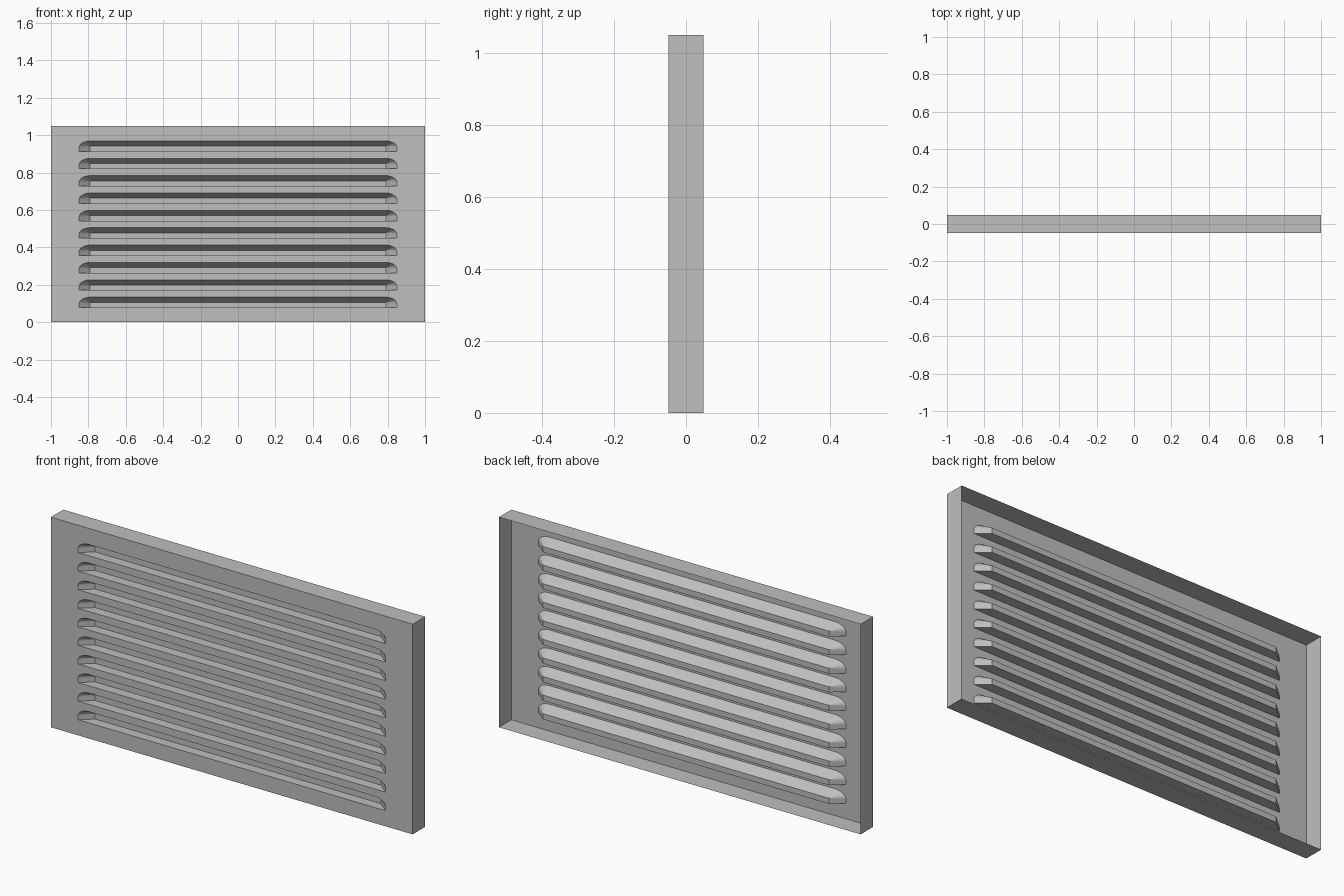
import bpy, bmesh, math
from mathutils import Vector

if "Cube" in bpy.data.objects:
    bpy.data.objects.remove(bpy.data.objects["Cube"], do_unlink=True)

W, H, D = 1.0, 1.05, 0.049          # half width, height, half depth
COUNT, FIRST, PITCH = 10, 0.078, 0.0928
END, BACK_END = 0.85, 0.79          # louver half lengths at mouth and at back
RISE, LIP, DEPTH = 0.056, 0.028, 0.05

metal = bpy.data.materials.new("grey metal")
metal.use_nodes = True
grey = (0.52, 0.52, 0.52, 1)
metal.diffuse_color = grey
metal.node_tree.nodes["Principled BSDF"].inputs["Base Color"].default_value = grey


def build(name, polygons, first_normal):
    """Sheet object from point loops; the first face sets the outward side."""
    bm = bmesh.new()
    for loop in polygons:
        bm.faces.new([bm.verts.new(p) for p in loop])
    bmesh.ops.remove_doubles(bm, verts=bm.verts, dist=0.0002)
    bmesh.ops.recalc_face_normals(bm, faces=bm.faces)
    bm.faces.ensure_lookup_table()
    bm.normal_update()
    if bm.faces[0].normal.dot(Vector(first_normal)) < 0:
        bmesh.ops.reverse_faces(bm, faces=bm.faces)
    mesh = bpy.data.meshes.new(name)
    bm.to_mesh(mesh)
    bm.free()
    mesh.materials.append(metal)
    obj = bpy.data.objects.new(name, mesh)
    bpy.context.collection.objects.link(obj)
    return obj


def end_outline(side, z):
    """Mouth edge at one end: bottom corner, short rise, rounded shoulder."""
    pts = [(side * END, -D, z)]
    for i in range(7):
        a = i / 6 * math.pi / 2
        x = BACK_END + (END - BACK_END) * math.cos(a)
        pts.append((side * x, -D, z + 0.02 + (RISE - 0.02) * math.sin(a)))
    return pts


bottoms = [FIRST + PITCH * k for k in range(COUNT)]

# Front plate: full-width strips between slots, plus the pieces beside each slot
plate = []
lows = [(0, END)] + [(z + RISE, BACK_END) for z in bottoms]
highs = [(z, END) for z in bottoms] + [(H, END)]
for (z0, x0), (z1, x1) in zip(lows, highs):
    plate.append([(x, -D, z0) for x in (-W, -x0, x0, W)] +
                 [(x, -D, z1) for x in (W, x1, -x1, -W)])
for z in bottoms:
    for side in (-1, 1):
        plate.append([(side * W, -D, z)] + end_outline(side, z) +
                     [(side * W, -D, z + RISE)])
build("front_plate", plate, (0, -1, 0))

# Folded rim around the plate, open at the back
corners = [(-W, 0), (W, 0), (W, H), (-W, H)]
rim = []
for (xa, za), (xb, zb) in zip(corners, corners[1:] + corners[:1]):
    rim.append([(xa, -D, za), (xb, -D, zb), (xb, D, zb), (xa, D, za)])
build("folded_rim", rim, (0, 0, -1))

# Louvers pressed backwards: upright lip, sloped hood, floor and rounded ends
yb = -D + DEPTH
for k, z in enumerate(bottoms):
    low = [(s * BACK_END, yb, z) for s in (-1, 1)]
    high = [(s * BACK_END, yb, z + LIP) for s in (-1, 1)]
    left, right = end_outline(-1, z), end_outline(1, z)
    pocket = [[low[0], low[1], high[1], high[0]],
              [high[0], high[1], right[-1], left[-1]],
              [left[0], right[0], low[1], low[0]]]
    for outline, lo, hi in ((left, low[0], high[0]), (right, low[1], high[1])):
        pocket.append([outline[0], lo, hi])
        for a, b in zip(outline, outline[1:]):
            pocket.append([a, b, hi])
    build(f"louver_{k + 1:02d}", pocket, (0, -1, 0))
